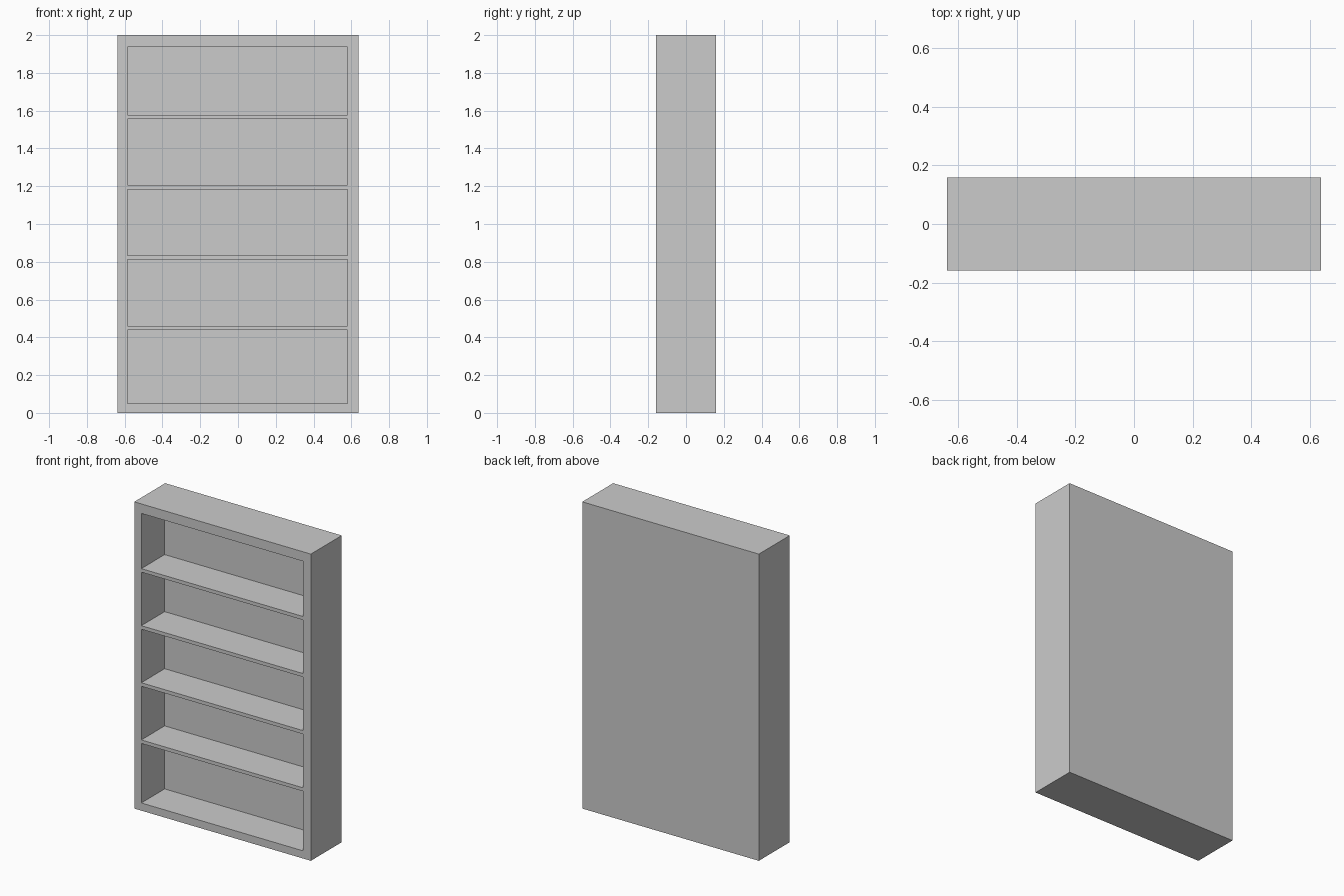
import bpy

if "Cube" in bpy.data.objects:
    bpy.data.objects.remove(bpy.data.objects["Cube"])

W, D, H = 1.274, 0.318, 2.0      # outer size
INNER_L, INNER_R = -0.586, 0.579 # inside faces of the side panels
BACK = 0.081                     # front face of the thick back
BAYS = [(0.05, 0.438), (0.461, 0.811), (0.834, 1.183),
        (1.206, 1.555), (1.578, 1.938)]


def box(name, x, y, z):
    """Box from (min, max) ranges."""
    centre = [(a + b) / 2 for a, b in (x, y, z)]
    bpy.ops.mesh.primitive_cube_add(size=1, location=centre)
    ob = bpy.context.object
    ob.name = name
    ob.scale = [b - a for a, b in (x, y, z)]
    bpy.ops.object.transform_apply(location=True, rotation=False, scale=True)
    return ob


# Bookcase body
bookcase = box("bookcase", (-W / 2, W / 2), (-D / 2, D / 2), (0, H))

# Open bays cut from the front, leaving the shelves between them
for i, bay in enumerate(BAYS):
    cutter = box(f"bay_cutter_{i + 1}", (INNER_L, INNER_R), (-D, BACK), bay)
    cutter.hide_render = True
    mod = bookcase.modifiers.new(f"bay_{i + 1}", 'BOOLEAN')
    mod.operation = 'DIFFERENCE'
    mod.solver = 'EXACT'
    mod.object = cutter
    bpy.context.view_layer.objects.active = bookcase
    bpy.ops.object.modifier_apply(modifier=mod.name)
    bpy.data.objects.remove(cutter)
